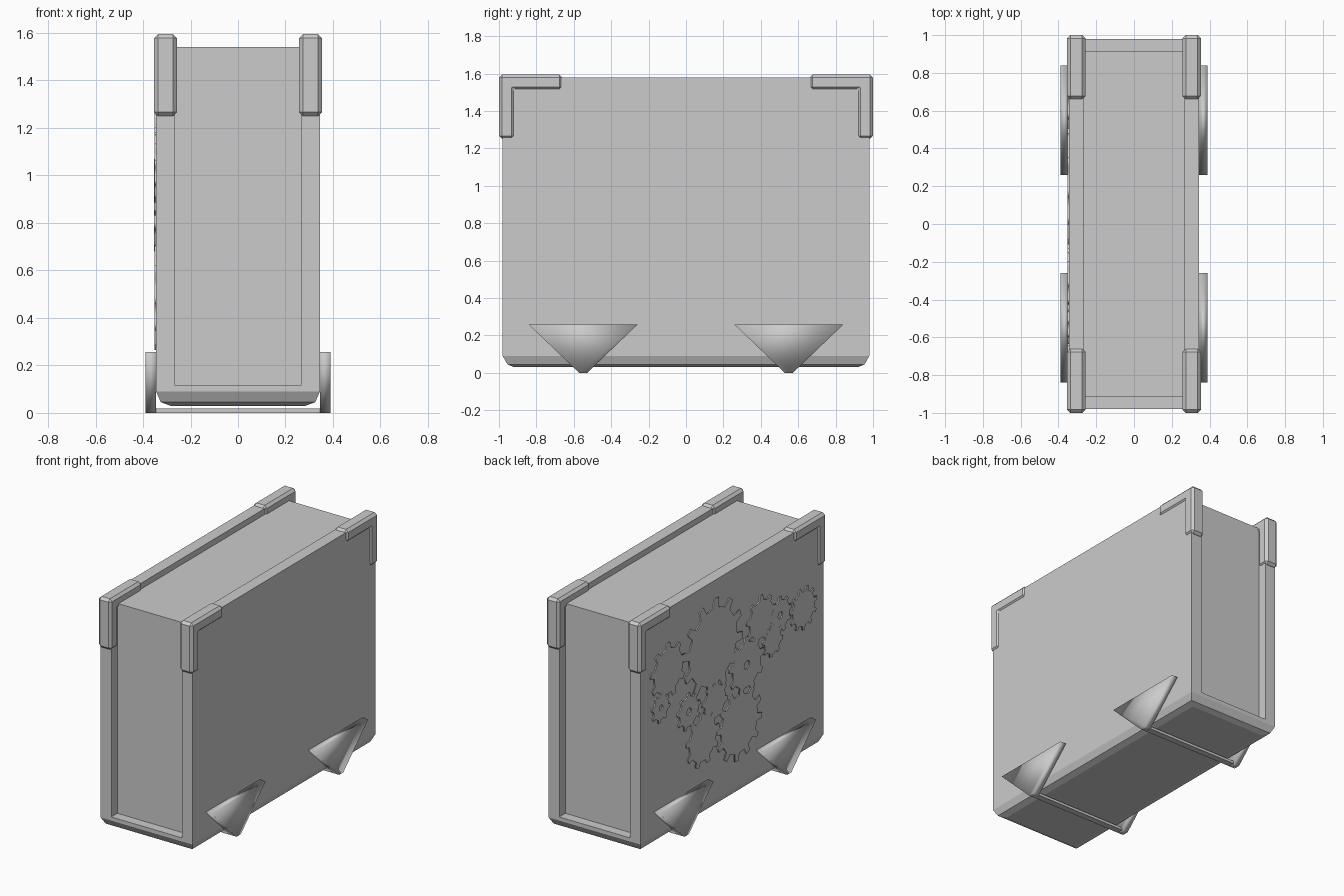
import bpy, bmesh
from math import sin, cos, pi

if "Cube" in bpy.data.objects:
    bpy.data.objects.remove(bpy.data.objects["Cube"])


def finish(bm, name):
    bmesh.ops.recalc_face_normals(bm, faces=bm.faces)
    me = bpy.data.meshes.new(name)
    bm.to_mesh(me)
    bm.free()
    ob = bpy.data.objects.new(name, me)
    bpy.context.collection.objects.link(ob)
    return ob


def box(name, x0, x1, y0, y1, z0, z1):
    bm = bmesh.new()
    bmesh.ops.create_cube(bm, size=1)
    for v in bm.verts:
        v.co = ((x0 + x1) / 2 + v.co.x * (x1 - x0),
                (y0 + y1) / 2 + v.co.y * (y1 - y0),
                (z0 + z1) / 2 + v.co.z * (z1 - z0))
    return finish(bm, name)


def prism(name, yz, x0, x1, bevel=0):
    """Extrude a (y, z) outline along x."""
    bm = bmesh.new()
    f = bm.faces.new([bm.verts.new((x0, y, z)) for y, z in yz])
    ext = bmesh.ops.extrude_face_region(bm, geom=[f])["geom"]
    for v in ext:
        if isinstance(v, bmesh.types.BMVert):
            v.co.x = x1
    ob = finish(bm, name)
    if bevel:
        mod = ob.modifiers.new("bevel", 'BEVEL')
        mod.width = bevel
        mod.segments = 1
    return ob


# Chamfered bottom tray: stacked rectangular rings
bm = bmesh.new()
rings = []
for z, hx, hy in [(.03, .285, .92), (.045, .325, .955), (.09, .345, .98)]:
    rings.append([bm.verts.new((sx * hx, sy * hy, z))
                  for sx, sy in [(-1, -1), (1, -1), (1, 1), (-1, 1)]])
for a, b in zip(rings, rings[1:]):
    for i in range(4):
        j = (i + 1) % 4
        bm.faces.new((a[i], a[j], b[j], b[i]))
bm.faces.new(rings[0])
bm.faces.new(rings[-1])
finish(bm, "bottom_tray")

# Recessed core and the ledge it stands on
box("core", -.27, .27, -.915, .915, .1, 1.54)
box("bottom_ledge", -.265, .265, -.98, .98, .09, .115)

for s, side in ((-1, "left"), (1, "right")):
    # Side panels
    a, b = sorted((s * .265, s * .345))
    box("side_panel_" + side, a, b, -.98, .98, .09, 1.58)
    for t, end in ((-1, "front"), (1, "back")):
        # L-shaped corner guards
        L = [(1, 1.595), (.66, 1.595), (.66, 1.51), (.915, 1.51), (.915, 1.25), (1, 1.25)]
        prism(f"corner_guard_{side}_{end}", [(t * y, z) for y, z in L],
              s * .257, s * .354, .017)
        # Triangular feet
        T = [(.26, .257), (.84, .257), (.572, 0), (.528, 0)]
        foot = prism(f"foot_{side}_{end}", [(t * y, z) for y, z in T], s * .345, s * .39)
        foot.data.shade_smooth()

# Cross bars joining the feet
for t, end in ((-1, "front"), (1, "back")):
    box("foot_bar_" + end, -.35, .35, t * .55 - .022, t * .55 + .022, 0, .018)


def gear(name, y, z, r, teeth, hole, depth):
    cu = bpy.data.curves.new(name, 'CURVE')
    cu.dimensions = '2D'
    cu.fill_mode = 'BOTH'
    cu.extrude = depth

    def loop(pts):
        sp = cu.splines.new('POLY')
        sp.points.add(len(pts) - 1)
        for p, (u, v) in zip(sp.points, pts):
            p.co = (u, v, 0, 1)
        sp.use_cyclic_u = True

    # tooth: root, tip, tip, root, valley midpoint
    tooth = [(.0, .8), (.1, 1), (.38, 1), (.48, .8), (.74, .8)]
    loop([(r * k * cos(2 * pi * (i + f) / teeth), r * k * sin(2 * pi * (i + f) / teeth))
          for i in range(teeth) for f, k in tooth])
    if hole:
        loop([(hole * cos(i * pi / 6), hole * sin(i * pi / 6)) for i in range(12)])
    ob = bpy.data.objects.new(name, cu)
    bpy.context.collection.objects.link(ob)
    ob.location = (-.345, y, z)
    ob.rotation_euler = (pi / 2, 0, pi / 2)
    bpy.ops.object.select_all(action='DESELECT')
    ob.select_set(True)
    bpy.context.view_layer.objects.active = ob
    bpy.ops.object.convert(target='MESH')


# Raised gears on the left panel: y, z, radius, teeth, hole radius
gears = [
    (.21, 1.14, .32, 12, 0), (.69, 1.16, .19, 9, 0), (.77, .94, .10, 8, .02),
    (.47, .80, .125, 9, .025), (.19, .76, .14, 8, 0), (.32, .55, .18, 9, 0),
    (-.07, .51, .245, 12, 0), (-.15, .88, .19, 9, .03), (-.31, 1.13, .16, 9, 0),
    (-.51, 1.08, .125, 9, .025), (-.76, 1.03, .145, 11, 0), (-.43, .94, .11, 8, 0),
]
for i, g in enumerate(gears):
    gear(f"gear_{i + 1}", *g, .007 + .0003 * (i % 4))
